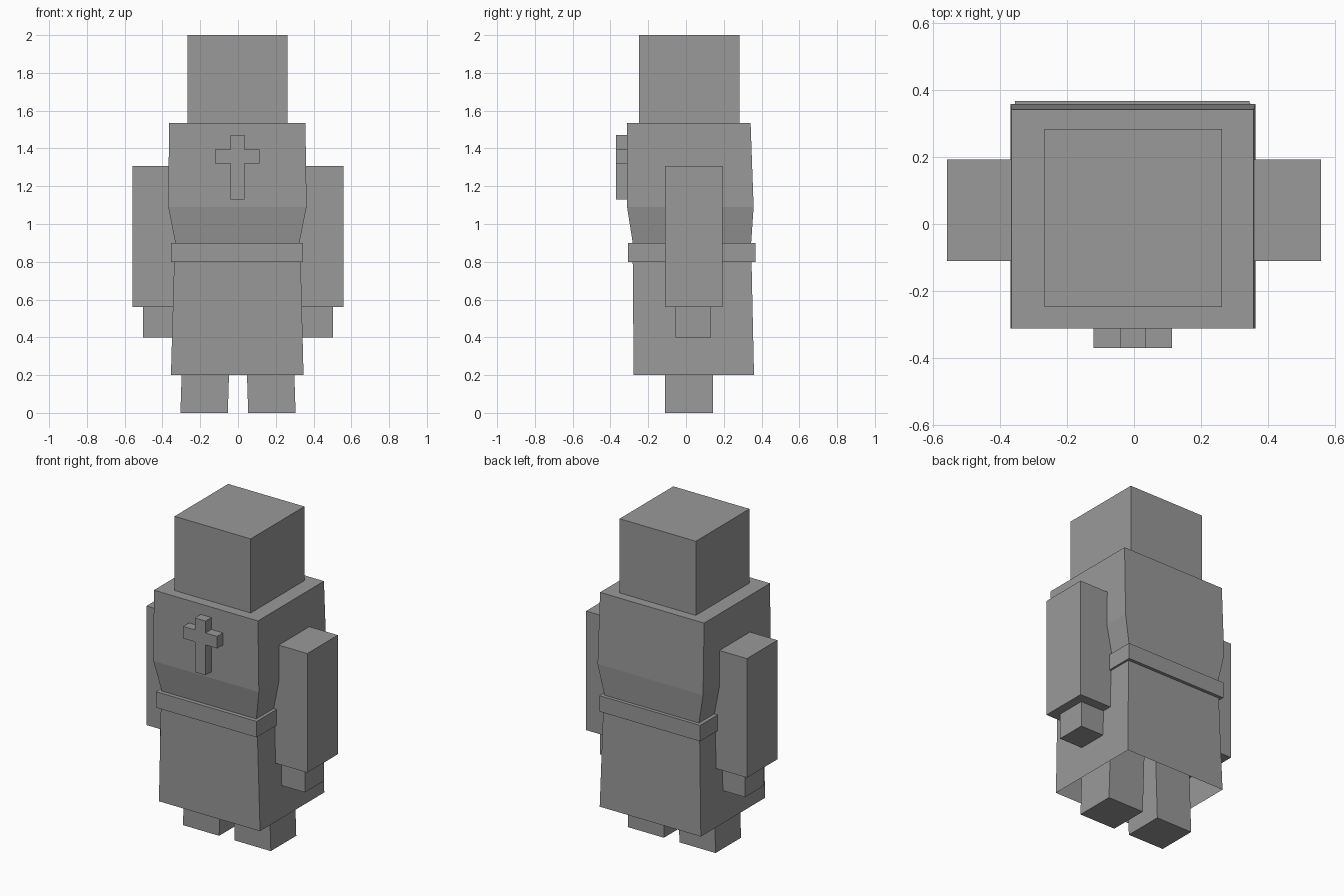
import bpy, bmesh

cube = bpy.data.objects.get("Cube")
if cube:
    bpy.data.objects.remove(cube, do_unlink=True)

GREY = (0.32, 0.32, 0.32, 1)
grey = bpy.data.materials.new("plain_grey")
grey.use_nodes = True
grey.diffuse_color = GREY
grey.node_tree.nodes["Principled BSDF"].inputs["Base Color"].default_value = GREY


def finish(name, bm):
    bmesh.ops.recalc_face_normals(bm, faces=bm.faces)
    mesh = bpy.data.meshes.new(name)
    bm.to_mesh(mesh)
    bm.free()
    mesh.materials.append(grey)
    obj = bpy.data.objects.new(name, mesh)
    bpy.context.collection.objects.link(obj)
    return obj


def loft(name, rings, open_bottom=False):
    """Stack rectangles given as (z, x0, x1, y0, y1), bottom to top."""
    bm = bmesh.new()
    loops = [[bm.verts.new(p) for p in
              ((x0, y0, z), (x1, y0, z), (x1, y1, z), (x0, y1, z))]
             for z, x0, x1, y0, y1 in rings]
    for low, high in zip(loops, loops[1:]):
        for i in range(4):
            j = (i + 1) % 4
            bm.faces.new((low[i], low[j], high[j], high[i]))
    bm.faces.new(loops[-1])
    if not open_bottom:
        bm.faces.new(loops[0][::-1])
    return finish(name, bm)


def box(name, x, y, z):
    return loft(name, [(z[0], *x, *y), (z[1], *x, *y)])


# Head
box("head", (-0.267, 0.262), (-0.248, 0.284), (1.535, 2.0))

# Robe, open at the hem, pinched at the waist
loft("robe", [
    (0.20, -0.355, 0.347, -0.277, 0.36),
    (0.80, -0.338, 0.332, -0.282, 0.347),
    (0.90, -0.332, 0.325, -0.282, 0.345),
    (1.09, -0.369, 0.363, -0.312, 0.358),
    (1.535, -0.365, 0.357, -0.312, 0.342),
], open_bottom=True)

# Belt
box("belt", (-0.355, 0.345), (-0.308, 0.367), (0.80, 0.90))

# Sleeves, hands and legs on both sides
for side, s in (("left", 1), ("right", -1)):
    def span(a, b):
        return tuple(sorted((s * a, s * b)))
    box(side + "_sleeve", span(0.25, 0.558), (-0.11, 0.193), (0.56, 1.307))
    box(side + "_hand", span(0.315, 0.503), (-0.055, 0.133), (0.40, 0.60))
    loft(side + "_leg", [
        (0.0, *span(0.054, 0.305), -0.11, 0.142),
        (0.75, *span(0.03, 0.28), -0.11, 0.142),
    ])

# Chest cross, an extruded outline
outline = [(-0.041, 1.13), (0.034, 1.13), (0.034, 1.32), (0.114, 1.32),
           (0.114, 1.395), (0.034, 1.395), (0.034, 1.47), (-0.041, 1.47),
           (-0.041, 1.395), (-0.121, 1.395), (-0.121, 1.32), (-0.041, 1.32)]
bm = bmesh.new()
face = bm.faces.new([bm.verts.new((x, -0.37, z)) for x, z in outline])
grown = bmesh.ops.extrude_face_region(bm, geom=[face], use_keep_orig=True)
bmesh.ops.translate(bm, vec=(0, 0.065, 0), verts=[
    v for v in grown["geom"] if isinstance(v, bmesh.types.BMVert)])
finish("chest_cross", bm)
